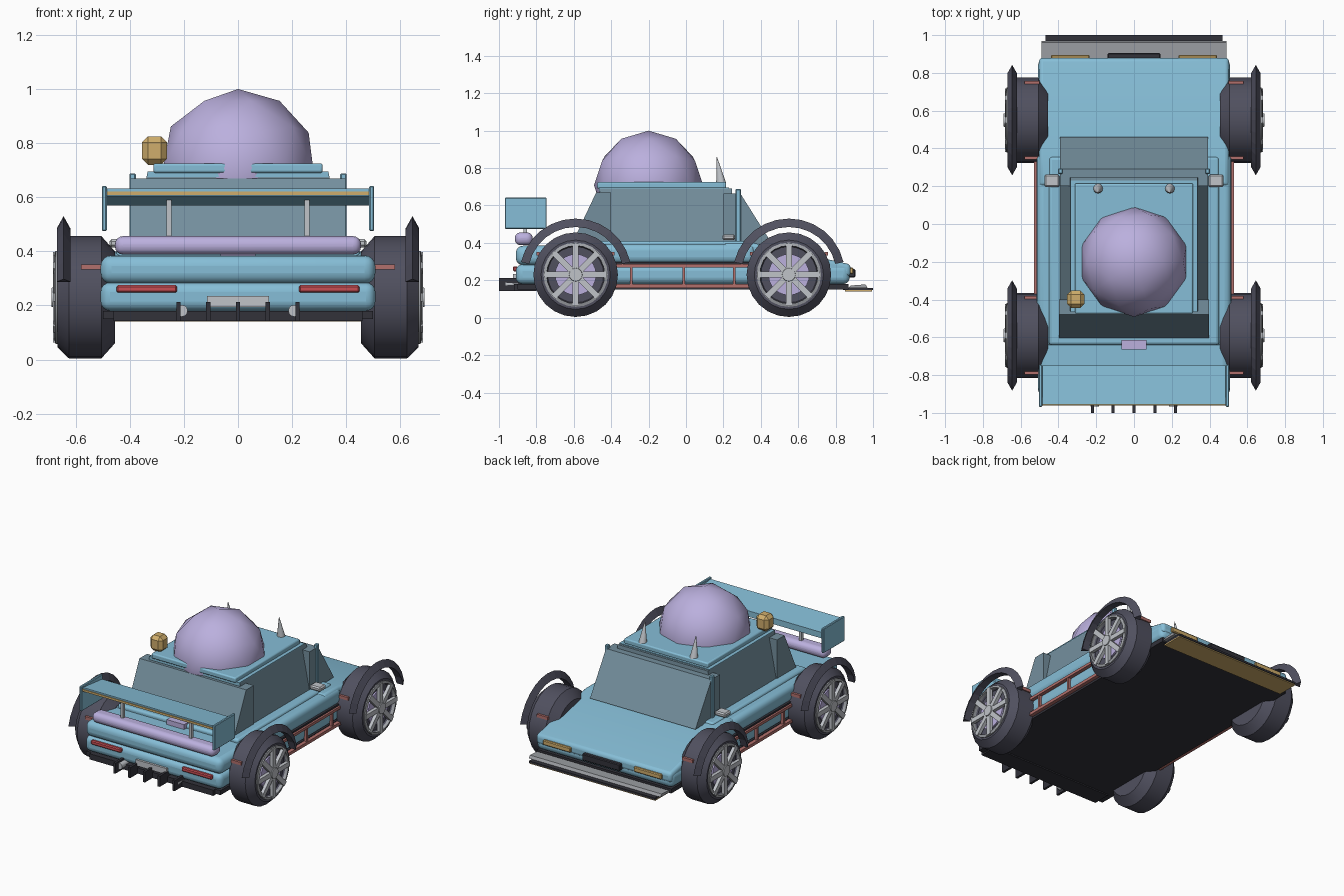
import bpy, bmesh, math
from mathutils import Vector, Matrix

if "Cube" in bpy.data.objects:
    bpy.data.objects.remove(bpy.data.objects["Cube"])


def mat(name, r, g, b):
    m = bpy.data.materials.new(name)
    lin = [((c / 255 + 0.055) / 1.055) ** 2.4 for c in (r, g, b)]
    m.diffuse_color = (*lin, 1)
    m.use_nodes = True
    m.node_tree.nodes["Principled BSDF"].inputs["Base Color"].default_value = m.diffuse_color
    return m


BLUE = mat("sky_blue", 134, 190, 215)
LILAC = mat("lilac", 187, 176, 222)
RUBBER = mat("rubber", 80, 80, 95)
BLACK = mat("underbody_black", 50, 50, 58)
GLASS = mat("glass", 116, 143, 157)
STEEL = mat("steel", 192, 196, 201)
RED = mat("lamp_red", 200, 78, 84)
RUST = mat("rust_red", 178, 112, 108)
GOLD = mat("amber", 208, 174, 108)
GREY = mat("plate_grey", 160, 163, 168)


def finish(bm, name, m, smooth=False, bevel=0, seg=1):
    bmesh.ops.recalc_face_normals(bm, faces=bm.faces[:])
    me = bpy.data.meshes.new(name)
    bm.to_mesh(me)
    bm.free()
    ob = bpy.data.objects.new(name, me)
    bpy.context.collection.objects.link(ob)
    me.materials.append(m)
    if bevel:
        mod = ob.modifiers.new("bevel", 'BEVEL')
        mod.width, mod.segments = bevel, seg
    if smooth:
        bpy.context.view_layer.objects.active = ob
        ob.select_set(True)
        bpy.ops.object.shade_smooth_by_angle(angle=math.radians(35))
        ob.select_set(False)
    return ob


def box(name, x, y, z, m, bevel=0, seg=1):
    """Box from (min, max) ranges."""
    bm = bmesh.new()
    bmesh.ops.create_cube(bm, size=1)
    for v in bm.verts:
        v.co = [(a + b) / 2 + c * (b - a) for (a, b), c in zip((x, y, z), v.co)]
    return finish(bm, name, m, seg > 1, bevel, seg)


def pair(name, x, y, z, m, bevel=0, seg=1):
    """Left and right copies of a box."""
    box(name + "_right", x, y, z, m, bevel, seg)
    box(name + "_left", (-x[1], -x[0]), y, z, m, bevel, seg)


def prism(name, pts, half, m, bevel=0, seg=1, top_half=None):
    """Side profile of (y, z) points spanning x, optionally narrower at the top."""
    bm = bmesh.new()
    zs = [p[1] for p in pts]

    def w(z):
        t = (z - min(zs)) / (max(zs) - min(zs))
        return half + ((top_half or half) - half) * t
    a = [bm.verts.new((-w(z), y, z)) for y, z in pts]
    b = [bm.verts.new((w(z), y, z)) for y, z in pts]
    bm.faces.new(a)
    bm.faces.new(b)
    for i in range(len(pts)):
        j = (i + 1) % len(pts)
        bm.faces.new((a[i], a[j], b[j], b[i]))
    return finish(bm, name, m, seg > 1, bevel, seg)


def lathe(name, prof, centre, side, m, n=24, closed=False, arc=(0, 360)):
    """Spin an (x, radius) profile round an axle along x."""
    bm = bmesh.new()
    full = arc[1] - arc[0] == 360
    rings = []
    for k in range(n if full else n + 1):
        t = math.radians(arc[0] + (arc[1] - arc[0]) * k / n)
        rings.append([bm.verts.new((side * x, centre[0] + r * math.cos(t),
                                    centre[1] + r * math.sin(t))) for x, r in prof])
    p = len(prof)
    for k in range(n):
        a, b = rings[k], rings[(k + 1) % len(rings)]
        for i in range(p if closed else p - 1):
            j = (i + 1) % p
            bm.faces.new((a[i], a[j], b[j], b[i]))
    if not full:
        bm.faces.new(rings[0])
        bm.faces.new(rings[-1])
    elif not closed:
        bm.faces.new([r[0] for r in rings])
        bm.faces.new([r[-1] for r in rings])
    return finish(bm, name, m, full)


def cone(name, base, tip, r1, r2, m, n=12):
    base, tip = Vector(base), Vector(tip)
    d = tip - base
    bm = bmesh.new()
    bmesh.ops.create_cone(bm, cap_ends=True, segments=n, radius1=r1, radius2=r2, depth=d.length)
    q = d.to_track_quat('Z', 'Y').to_matrix().to_4x4()
    bm.transform(Matrix.Translation((base + tip) / 2) @ q)
    return finish(bm, name, m, True)


def wheel(tag, y, s):
    c = (y, 0.23)
    lathe("tyre_" + tag, [(0.455, 0.17), (0.505, 0.226), (0.625, 0.226), (0.668, 0.185),
                          (0.668, 0.16), (0.65, 0.15)], c, s, RUBBER)
    lathe("rim_" + tag, [(0.65, 0.155), (0.68, 0.155), (0.675, 0.172), (0.65, 0.172)],
          c, s, GREY, closed=True)
    lathe("brake_disc_" + tag, [(0.64, 0.11), (0.66, 0.11)], c, s, LILAC)
    lathe("hub_" + tag, [(0.64, 0.045), (0.69, 0.035)], c, s, STEEL, 12)
    # eight spokes across the wheel
    bm = bmesh.new()
    for k in range(4):
        rot = Matrix.Rotation(k * math.pi / 4, 4, 'X')
        loc = Matrix.Translation((s * 0.673, y, 0.23))
        size = Matrix.Diagonal((0.022, 0.032, 0.335, 1))
        bmesh.ops.create_cube(bm, size=1, matrix=loc @ rot @ size)
    finish(bm, "spokes_" + tag, STEEL)
    # knife-edged mudguard arch
    lathe("mudguard_" + tag, [(0.62, 0.255), (0.645, 0.30), (0.67, 0.255)], c, s, RUBBER,
          12, True, (13, 167))
    for k, dy in enumerate((-0.2, 0.2)):
        xs = sorted((s * 0.5, s * 0.58))
        box(f"guard_bracket_{tag}_{k}", xs, (y + dy - 0.008, y + dy + 0.008),
            (0.332, 0.352), RUST)


for s, side in ((1, "right"), (-1, "left")):
    wheel("back_" + side, -0.59, s)
    wheel("nose_" + side, 0.55, s)

# body shell
box("floor", (-0.5, 0.5), (-0.9, 0.87), (0.15, 0.18), BLACK)
box("lower_body", (-0.508, 0.508), (-0.91, 0.875), (0.18, 0.285), BLUE, 0.035, 4)
box("rear_deck", (-0.508, 0.508), (-0.91, -0.3), (0.28, 0.385), BLUE, 0.04, 4)
prism("hood", [(0.2, 0.22), (0.2, 0.40), (0.36, 0.40), (0.88, 0.285), (0.88, 0.22)],
      0.503, BLUE, 0.02, 3)
box("cockpit_tub", (-0.515, 0.515), (-0.65, 0.37), (0.29, 0.395), BLUE, 0.035, 4)
box("cockpit_rim", (-0.45, 0.45), (-0.64, 0.355), (0.37, 0.41), BLUE, 0.015, 3)
box("deck_latch", (-0.065, 0.065), (-0.665, -0.615), (0.385, 0.418), LILAC)
box("rear_bar", (-0.455, 0.455), (-0.915, -0.82), (0.388, 0.456), LILAC, 0.03, 4)

# side sills
pair("sill_upper", (0.505, 0.53), (-0.38, 0.36), (0.268, 0.286), RUST)
pair("sill_lower", (0.505, 0.53), (-0.38, 0.36), (0.16, 0.18), RUST)
pair("sill_shadow_strip", (0.5, 0.517), (-0.38, 0.36), (0.286, 0.297), BLACK)
for k, y in enumerate((-0.3, -0.02, 0.25)):
    pair(f"sill_post_{k}", (0.505, 0.525), (y, y + 0.015), (0.18, 0.27), RUST)

# cabin
prism("cabin_glass", [(-0.48, 0.39), (0.27, 0.39), (0.245, 0.69), (-0.46, 0.69)],
      0.395, GLASS, top_half=0.335)
prism("windshield", [(0.2, 0.395), (0.46, 0.395), (0.29, 0.665), (0.2, 0.665)], 0.392, GLASS)
prism("rear_window", [(-0.61, 0.395), (-0.40, 0.395), (-0.40, 0.67), (-0.48, 0.67)],
      0.397, GLASS)
pair("cabin_post", (0.378, 0.402), (0.265, 0.293), (0.395, 0.688), BLUE, 0.004)
box("roof_trim", (-0.335, 0.335), (-0.465, 0.23), (0.675, 0.695), BLUE)
box("roof", (-0.313, 0.313), (-0.475, 0.215), (0.69, 0.725), BLUE, 0.008, 2)
pair("mirror", (0.395, 0.475), (0.195, 0.262), (0.415, 0.445), STEEL, 0.008)

# roof dome, lamp and spikes
bm = bmesh.new()
bmesh.ops.create_icosphere(bm, subdivisions=2, radius=0.292,
                           matrix=Matrix.Translation((0, -0.2, 0.708)))
dome = finish(bm, "roof_dome", LILAC)
dome.data.shade_smooth()
box("roof_lamp", (-0.355, -0.262), (-0.445, -0.352), (0.72, 0.825), GOLD, 0.022)
for s, side in ((1, "right"), (-1, "left")):
    cone("roof_spike_" + side, (s * 0.19, 0.188, 0.715), (s * 0.19, 0.165, 0.86),
         0.027, 0.001, STEEL)

# rear wing
prism("wing_blade", [(-0.955, 0.605), (-0.955, 0.632), (-0.75, 0.61), (-0.75, 0.57)], 0.487, BLUE)
box("wing_stripe", (-0.485, 0.485), (-0.96, -0.953), (0.609, 0.622), GOLD)
pair("wing_end_plate", (0.485, 0.503), (-0.968, -0.745), (0.475, 0.642), BLUE, 0.004)
pair("wing_strut", (0.246, 0.264), (-0.87, -0.85), (0.44, 0.615), STEEL)

# tail details
pair("tail_lamp", (0.225, 0.45), (-0.925, -0.9), (0.247, 0.275), RED, 0.006)
box("rear_plate", (-0.115, 0.115), (-0.925, -0.9), (0.195, 0.235), STEEL)
box("diffuser_tray", (-0.46, 0.46), (-0.92, -0.8), (0.142, 0.18), BLACK)
for k in range(5):
    x = -0.22 + 0.11 * k
    box(f"diffuser_fin_{k}", (x - 0.008, x + 0.008), (-1, -0.85), (0.142, 0.212), BLACK)
for s, side in ((1, "right"), (-1, "left")):
    cone("exhaust_" + side, (s * 0.208, -0.88, 0.18), (s * 0.208, -0.965, 0.18), 0.02, 0.022, STEEL)

# nose details
pair("headlight", (0.235, 0.44), (0.865, 0.895), (0.235, 0.268), GOLD, 0.005)
box("nose_grille", (-0.14, 0.14), (0.865, 0.905), (0.215, 0.26), BLACK, 0.005)
box("splitter", (-0.468, 0.468), (0.84, 1.0), (0.147, 0.16), BLACK)
box("splitter_underside", (-0.468, 0.468), (0.85, 0.995), (0.14, 0.147), GOLD)
prism("splitter_ramp", [(0.87, 0.16), (0.97, 0.16), (0.96, 0.178), (0.88, 0.172)], 0.49, GREY)
